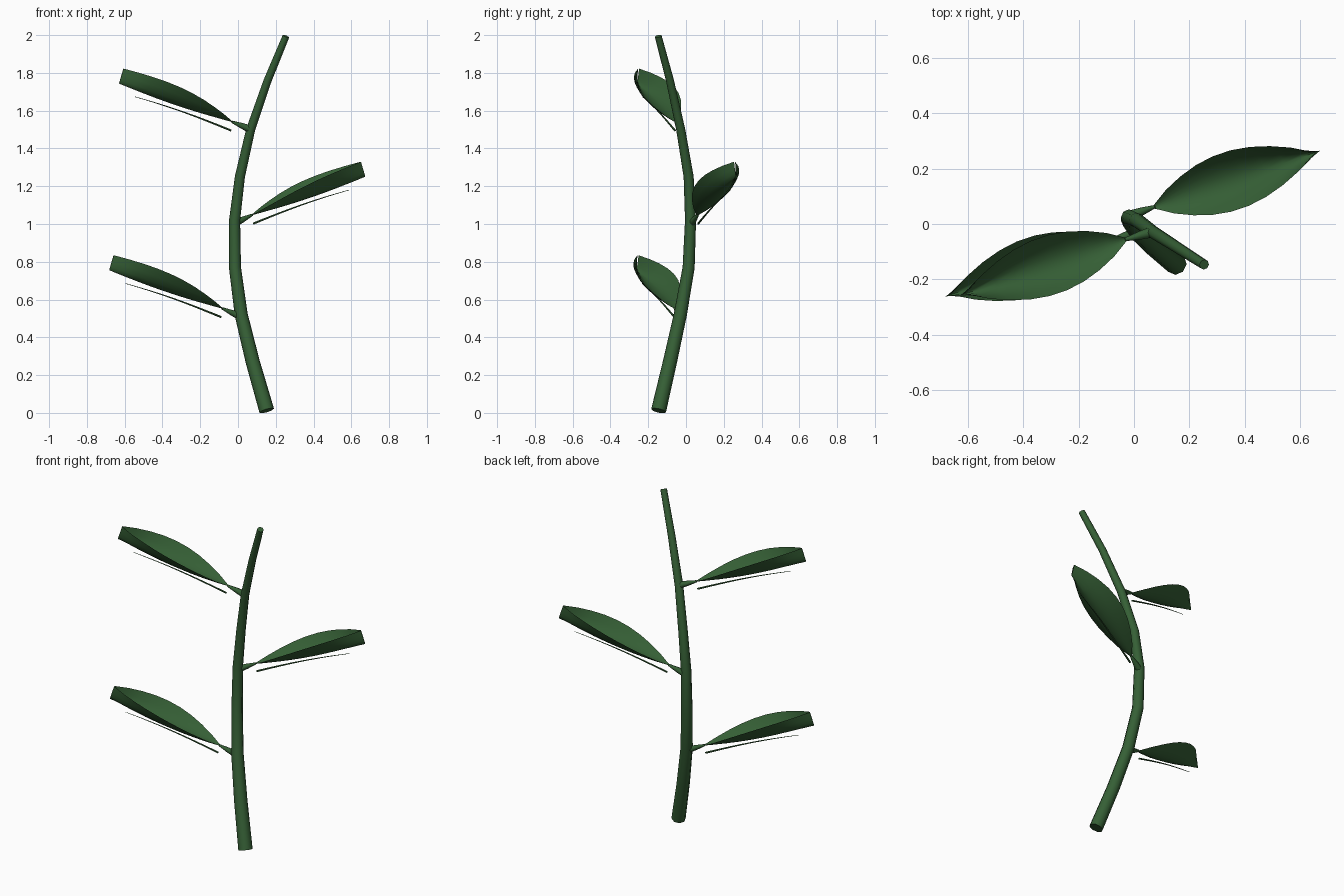
import bpy, bmesh, math
from mathutils import Vector, Matrix

cube = bpy.data.objects.get("Cube")
if cube:
    bpy.data.objects.remove(cube)


def make_material(name, rgb):
    mat = bpy.data.materials.new(name)
    mat.use_nodes = True
    mat.diffuse_color = (*rgb, 1)
    mat.node_tree.nodes["Principled BSDF"].inputs["Base Color"].default_value = (*rgb, 1)
    return mat


green = make_material("leaf green", (0.036, 0.115, 0.036))


def finish(bm, name, angle):
    bmesh.ops.remove_doubles(bm, verts=bm.verts, dist=0.0005)
    mesh = bpy.data.meshes.new(name)
    bm.to_mesh(mesh)
    bm.free()
    mesh.materials.append(green)
    obj = bpy.data.objects.new(name, mesh)
    bpy.context.collection.objects.link(obj)
    bpy.ops.object.select_all(action="DESELECT")
    obj.select_set(True)
    bpy.context.view_layer.objects.active = obj
    bpy.ops.object.shade_smooth_by_angle(angle=math.radians(angle))
    return obj


def tube(name, points, radii, sides):
    """Capped round tube through the points, with a radius at each."""
    points = [Vector(p) for p in points]
    bm = bmesh.new()
    rings = []
    for i, (p, r) in enumerate(zip(points, radii)):
        along = (points[min(i + 1, len(points) - 1)] - points[max(i - 1, 0)]).normalized()
        across = Vector((0, 1, 0)).cross(along).normalized()
        other = along.cross(across)
        angles = [math.tau * k / sides for k in range(sides)]
        rings.append([bm.verts.new(p + r * (math.cos(a) * across + math.sin(a) * other))
                      for a in angles])
    for lower, upper in zip(rings, rings[1:]):
        for k in range(sides):
            n = (k + 1) % sides
            bm.faces.new((lower[k], lower[n], upper[n], upper[k]))
    bm.faces.new(rings[0][::-1])
    bm.faces.new(rings[-1])
    return finish(bm, name, 50)


# Bowed, tapering stem
stem_path = [(0.152, -0.145, 0.012), (0.078, -0.085, 0.27), (0.017, -0.03, 0.52),
             (-0.016, 0.014, 0.77), (-0.018, 0.024, 1.02), (0.01, 0.014, 1.25),
             (0.067, -0.028, 1.5), (0.157, -0.085, 1.76), (0.254, -0.147, 1.994)]
tube("stem", stem_path, [0.04 - 0.0027 * i for i in range(9)], 8)

# Shared leaf shape: length along local x, rims folded up around a sagging keel
LENGTH, HALF_WIDTH, FOLD, SEGMENTS, ROWS = 0.672, 0.104, 0.083, 8, 9


def leaf(name, base, root, turn):
    base, root = Vector(base), Vector(root)
    place = (Matrix.Translation(base) @ Matrix.Rotation(math.radians(turn), 4, "Z")
             @ Matrix.Rotation(math.radians(-17.8), 4, "Y"))
    bm = bmesh.new()
    rows = []
    for i in range(ROWS + 1):
        t = i / ROWS
        bulge = max(math.sin(math.pi * t), 0)
        width = HALF_WIDTH * bulge ** 0.85 + 0.003
        lift = FOLD * (t + 0.5 * bulge)
        row = []
        for k in range(SEGMENTS + 1):
            u = 2 * k / SEGMENTS - 1
            point = Vector((LENGTH * t, u * width, lift * u * u - 0.012 * bulge))
            row.append(bm.verts.new(place @ point))
        rows.append(row)
    for a, b in zip(rows, rows[1:]):
        for k in range(SEGMENTS):
            bm.faces.new((a[k], b[k], b[k + 1], a[k + 1]))
    finish(bm, name + "_blade", 60)

    # Stalk joining the blade to the stem
    tube(name + "_stalk", [root, root.lerp(base, 0.5), base + (base - root) * 0.1],
         [0.02, 0.015, 0.006], 8)

    # Thin, slightly arched rib hanging under the blade
    ts = [0.84 * i / 8 for i in range(9)]
    rib = [place @ Vector((LENGTH * t, 0, 0.012 * math.sin(math.pi * t) - 0.045)) for t in ts]
    tube(name + "_rib", rib, [0.0055 - 0.005 * t for t in ts], 6)


leaf("lower_leaf", (-0.076, -0.057, 0.55), (0.012, -0.03, 0.51), 198.7)
leaf("middle_leaf", (0.068, 0.06, 1.045), (-0.013, 0.03, 1.005), 18.7)
leaf("upper_leaf", (-0.024, -0.054, 1.538), (0.062, -0.03, 1.503), 198.7)
